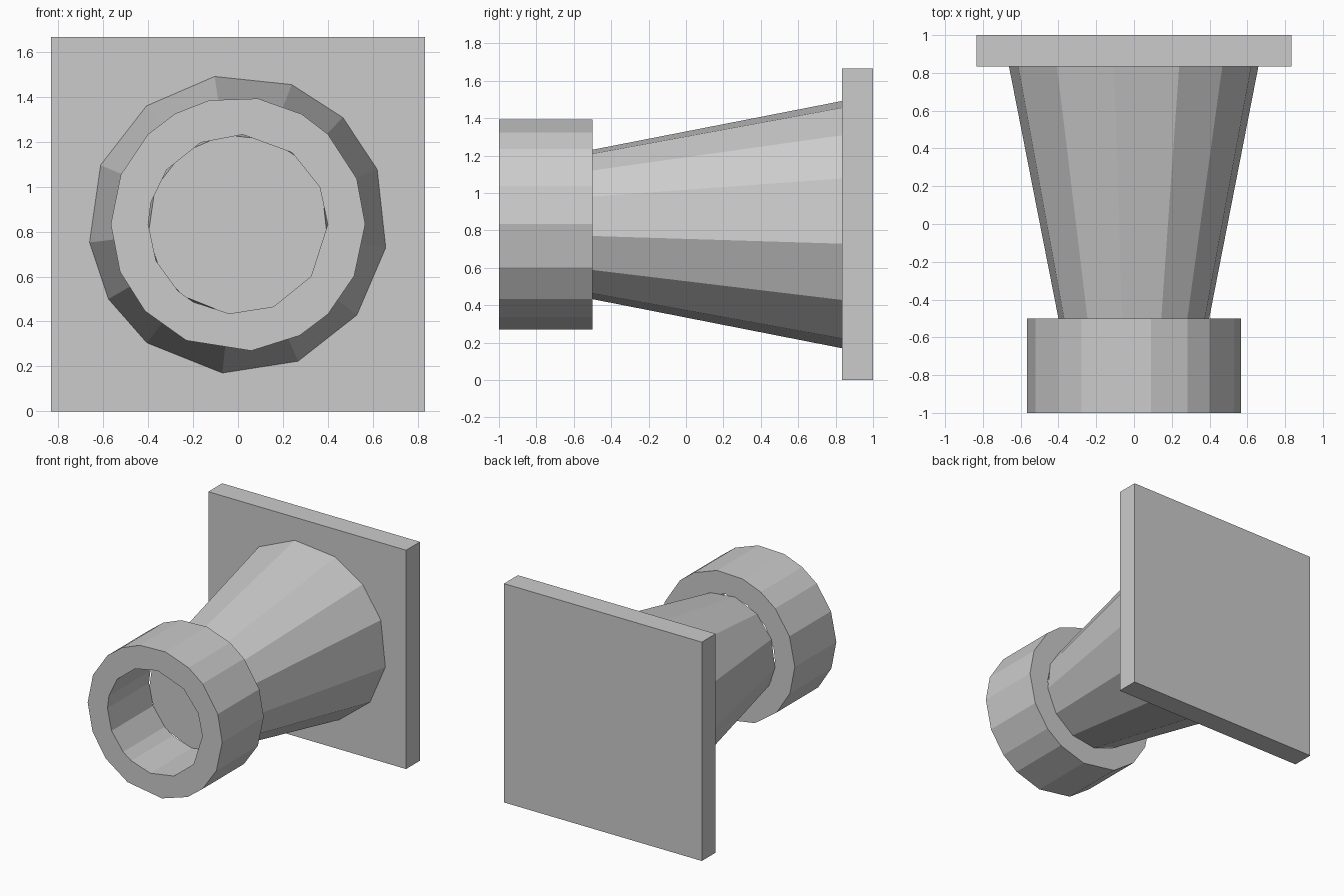
import bpy, bmesh
from math import sin, cos, radians

if "Cube" in bpy.data.objects:
    bpy.data.objects.remove(bpy.data.objects["Cube"])

CZ = 0.833  # height of the shared axis

# Uneven facet angles (degrees, in the x-z plane) of each low-poly ring
CONE = [99, 69, 45.5, 21.5, -9, -37.4, -66.3, -96, -127.5, -150, -173, 156.7, 127.7]
COLLAR = [103, 81, 60, 45, 21, 0, -24, -45, -61, -84, -114, -137, -158, -180, 157, 135, 119.5]
HOLE = [87, 53, 24.6, 0, -35.5, -66.6, -95.6, -120, -132, -156, 180, 166, 142.6, 114.7]


def ring(bm, angles, r, y):
    return [bm.verts.new((r * cos(radians(a)), y, CZ + r * sin(radians(a)))) for a in angles]


def wall(bm, a, b):
    n = len(a)
    for i in range(n):
        j = (i + 1) % n
        bm.faces.new((a[i], a[j], b[j], b[i]))


def loop_edges(bm, loop):
    return [bm.edges.get((loop[i - 1], loop[i])) for i in range(len(loop))]


def finish(bm, name):
    bmesh.ops.recalc_face_normals(bm, faces=bm.faces)
    mesh = bpy.data.meshes.new(name)
    bm.to_mesh(mesh)
    bm.free()
    obj = bpy.data.objects.new(name, mesh)
    bpy.context.collection.objects.link(obj)


# Square back plate
bpy.ops.mesh.primitive_cube_add(size=1, location=(0, 0.9165, CZ))
plate = bpy.context.object
plate.name = "back_plate"
plate.scale = (1.667, 0.167, 1.667)

# Tapered body; its small end closes the bottom of the collar's hole
bm = bmesh.new()
small = ring(bm, CONE, 0.403, -0.5)
large = ring(bm, CONE, 0.667, 0.835)
wall(bm, small, large)
bm.faces.new(small)
bm.faces.new(large)
finish(bm, "tapered_body")

# Hollow front collar
bm = bmesh.new()
outer = [ring(bm, COLLAR, 0.567, y) for y in (-1, -0.5)]
inner = [ring(bm, HOLE, 0.4, y) for y in (-1, -0.5)]
wall(bm, *outer)
wall(bm, *inner)
for o, i in zip(outer, inner):
    bmesh.ops.triangle_fill(bm, use_beauty=True, edges=loop_edges(bm, o) + loop_edges(bm, i))
finish(bm, "front_collar")
